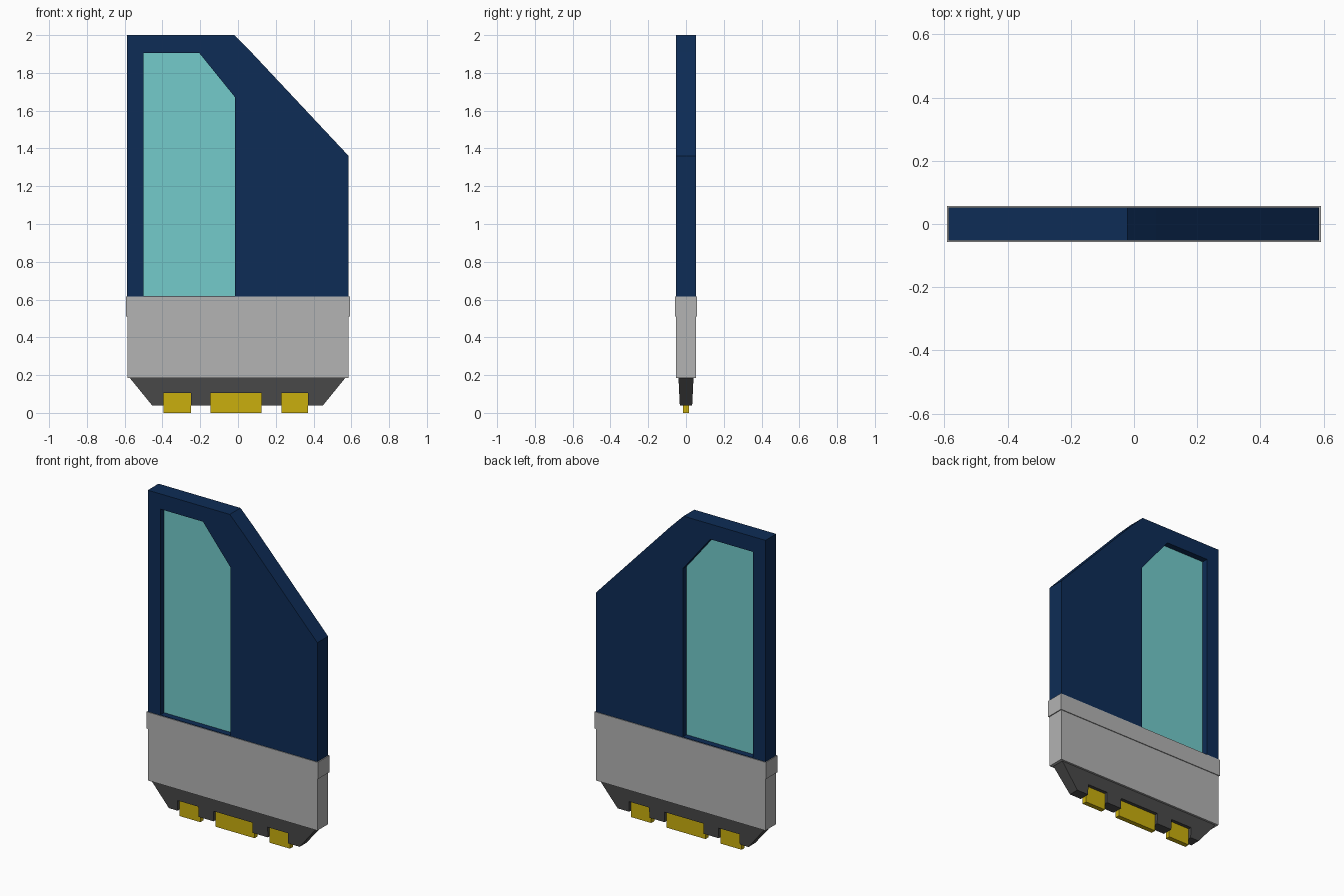
import bpy
import bmesh

cube = bpy.data.objects.get("Cube")
if cube:
    bpy.data.objects.remove(cube, do_unlink=True)


def material(name, rgb):
    """Flat material from 0-255 display values."""
    lin = [((c / 255 + 0.055) / 1.055) ** 2.4 if c > 10 else c / 3294 for c in rgb]
    mat = bpy.data.materials.new(name)
    mat.use_nodes = True
    mat.diffuse_color = (*lin, 1)
    mat.node_tree.nodes["Principled BSDF"].inputs["Base Color"].default_value = (*lin, 1)
    return mat


navy = material("navy", (13, 44, 86))
aqua = material("aqua", (115, 203, 203))
silver = material("silver", (179, 179, 179))
charcoal = material("charcoal", (74, 74, 74))
gold = material("gold", (202, 175, 13))


def prism(name, outline, depth, mat):
    """Extrude an (x, z) outline to +-depth along y."""
    bm = bmesh.new()
    face = bm.faces.new([bm.verts.new((x, -depth, z)) for x, z in outline])
    grown = bmesh.ops.extrude_face_region(bm, geom=[face])["geom"]
    for v in grown:
        if isinstance(v, bmesh.types.BMVert):
            v.co.y = depth
    bmesh.ops.recalc_face_normals(bm, faces=bm.faces)
    mesh = bpy.data.meshes.new(name)
    bm.to_mesh(mesh)
    bm.free()
    mesh.materials.append(mat)
    obj = bpy.data.objects.new(name, mesh)
    bpy.context.collection.objects.link(obj)
    return obj


def slab(name, x0, x1, z0, z1, depth, mat):
    return prism(name, [(x0, z0), (x1, z0), (x1, z1), (x0, z1)], depth, mat)


def cut(target, cutter):
    """Subtract the cutter from the target and discard it."""
    cutter.hide_render = True
    mod = target.modifiers.new("cut", "BOOLEAN")
    mod.operation = "DIFFERENCE"
    mod.solver = "EXACT"
    mod.object = cutter
    bpy.context.view_layer.objects.active = target
    bpy.ops.object.modifier_apply(modifier=mod.name)
    bpy.data.objects.remove(cutter, do_unlink=True)


# Main panel with a clipped corner and a window opening
panel = prism("panel", [(-0.587, 0.55), (0.586, 0.55), (0.586, 1.36),
                        (0.07, 1.91), (-0.02, 2), (-0.587, 2)], 0.053, navy)
window = [(-0.5, 0.618), (-0.015, 0.618), (-0.015, 1.67), (-0.205, 1.905), (-0.5, 1.905)]
cut(panel, prism("window_cutter", window, 0.2, navy))

# Recessed pane filling the opening
prism("window_pane", window, 0.015, aqua)

# Grip block and the slightly wider collar above it
slab("grip_block", -0.586, 0.586, 0.185, 0.53, 0.052, silver)
slab("collar", -0.592, 0.592, 0.51, 0.615, 0.057, silver)

# Tapered foot, narrower towards the bottom in both directions
foot = prism("foot", [(-0.455, 0.04), (0.45, 0.04), (0.572, 0.19), (-0.577, 0.19)],
             0.04, charcoal)
for v in foot.data.vertices:
    if v.co.z < 0.1:
        v.co.y *= 0.82

# Gold contacts seated in notches through the foot
contacts = {"right": (-0.395, -0.25), "middle": (-0.145, 0.125), "left": (0.23, 0.37)}
for side, (x0, x1) in contacts.items():
    cut(foot, slab("notch_cutter", x0, x1, -0.1, 0.105, 0.2, charcoal))
    slab(side + "_contact", x0, x1, 0, 0.105, 0.015, gold)
